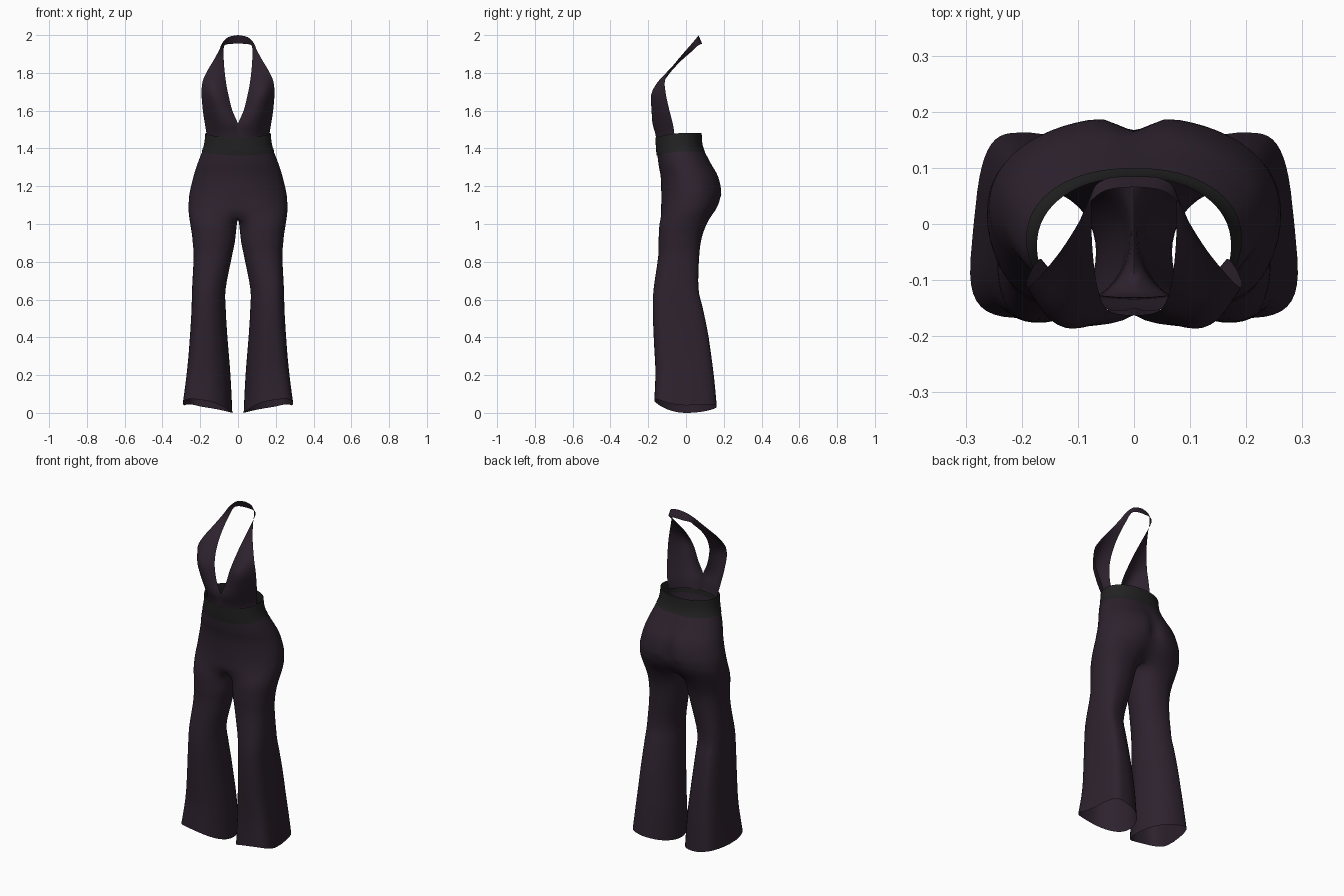
import bpy, bmesh, math

if "Cube" in bpy.data.objects:
    bpy.data.objects.remove(bpy.data.objects["Cube"])

K, M = 33, 9   # points round the outer side / along the inner leg


def material(name, rgb):
    m = bpy.data.materials.new(name)
    m.diffuse_color = (*rgb, 1)
    m.use_nodes = True
    m.node_tree.nodes["Principled BSDF"].inputs["Base Color"].default_value = m.diffuse_color
    return m


PLUM = material("dark plum cloth", (0.0265, 0.0160, 0.0275))
CHARCOAL = material("charcoal band", (0.0150, 0.0158, 0.0150))


def smooth_rows(keys, n):
    """Catmull-Rom resampling of rows of numbers, n steps per span."""
    out = []
    for i in range(len(keys) - 1):
        a, b, c, d = (keys[max(i - 1, 0)], keys[i], keys[i + 1], keys[min(i + 2, len(keys) - 1)])
        for s in range(n):
            t = s / n
            out.append([0.5 * (2 * q + (r - p) * t + (2 * p - 5 * q + 4 * r - w) * t * t
                               + (3 * q - p - 3 * r + w) * t ** 3)
                        for p, q, r, w in zip(a, b, c, d)])
    out.append(list(keys[-1]))
    return out


def power(v, e):
    return math.copysign(abs(v) ** e, v)


def bridge(bm, a, b, closed=False):
    n = len(a)
    for i in range(n if closed else n - 1):
        j = (i + 1) % n
        bm.faces.new((a[i], a[j], b[j], b[i]))


def finish(name, bm, mat, relax=None):
    """Mirror the half across x = 0, weld the seam, orient and shade."""
    geo = bm.verts[:] + bm.edges[:] + bm.faces[:]
    dup = bmesh.ops.duplicate(bm, geom=geo)["geom"]
    for v in [g for g in dup if isinstance(g, bmesh.types.BMVert)]:
        v.co.x = -v.co.x
    bmesh.ops.reverse_faces(bm, faces=[g for g in dup if isinstance(g, bmesh.types.BMFace)])
    bmesh.ops.remove_doubles(bm, verts=bm.verts[:], dist=0.0004)
    if relax:   # even out the cloth between two heights
        for _ in range(5):
            vs = [v for v in bm.verts if relax[0] < v.co.z < relax[1]]
            bmesh.ops.smooth_vert(bm, verts=vs, factor=0.5,
                                  use_axis_x=True, use_axis_y=True, use_axis_z=True)
    bm.normal_update()
    # the foremost face must look forward
    front = min(bm.faces, key=lambda f: f.calc_center_median().y)
    if front.normal.y > 0:
        bmesh.ops.reverse_faces(bm, faces=bm.faces[:])
    me = bpy.data.meshes.new(name)
    bm.to_mesh(me)
    bm.free()
    ob = bpy.data.objects.new(name, me)
    bpy.context.collection.objects.link(ob)
    me.materials.append(mat)
    bpy.ops.object.select_all(action='DESELECT')
    ob.select_set(True)
    bpy.context.view_layer.objects.active = ob
    bpy.ops.object.shade_smooth_by_angle(angle=math.radians(60))
    return ob


def pelvis_ring(w, yf, yb, cleft=0, fold=0, e=0.92, grow=0.0):
    """Half section of the hips, from front centre round to back centre."""
    yc, hy = (yf + yb) / 2, (yb - yf) / 2 + grow
    pts = []
    for i in range(K):
        t = math.radians(-90 + 180 * i / (K - 1))
        x = (w + grow) * max(0, math.cos(t)) ** e
        y = yc + hy * power(math.sin(t), e)
        y += (fold if t < 0 else -cleft) * math.exp(-(x / 0.035) ** 2)
        pts.append((x, y))
    return pts


# ---- trousers: (z, inner x, outer x, front y, back y, outer roundness) up each leg
LEG = [(0.0, .030, .286, -.168, .163, .52), (.20, .040, .268, -.162, .146, .58),
       (.40, .056, .254, -.171, .120, .66), (.55, .065, .246, -.176, .090, .72),
       (.66, .065, .243, -.171, .066, .78), (.83, .032, .235, -.147, .070, .84),
       (.93, .012, .243, -.146, .084, .90), (1.01, .004, .256, -.143, .115, .92)]
# (z, half width, front y, back y, back cleft, front fold, roundness) up the hips
HIP = [(1.06, .263, -.139, .156, .045, .012, .82), (1.11, .263, -.134, .183, .036, .004, .89),
       (1.17, .255, -.131, .192, .028, 0, .95), (1.25, .236, -.134, .175, .015, 0, .96),
       (1.32, .214, -.146, .135, .005, 0, .94), (1.40, .182, -.155, .090, 0, 0, .92)]

bm = bmesh.new()
prev = None
for z, xi, xo, yf, yb, e in smooth_rows(LEG, 4):
    cy, hy = (yf + yb) / 2, (yb - yf) / 2
    low, flare = max(0, 1 - z / 0.3), max(0, 1 - z / 0.6)
    fade = min(1, max(0, (1.0 - z) / 0.3))
    ring = []
    for i in range(K + M):
        deg = -135 + 270 * i / (K - 1) if i < K else 135 + 90 * (i - K + 1) / (M + 1)
        t = math.radians(deg)
        c, s = math.cos(t), math.sin(t)
        ee = e if c > 0 else e + (1.0 - e) * fade   # rounder on the inner side
        u, v = power(c, ee), power(s, ee)
        cx = (xi + xo) / 2 + fade * (.022 + .012 * v)
        hw = xo - cx if c > 0 else cx - xi
        x = cx + hw * u - 0.10 * flare * hy * v * max(0, u)
        # wavy hem: lifted in front, lowest on the inside
        hem = .02 + .02 * u + (.045 if v < 0 else .012) * v * v
        ring.append(bm.verts.new((x, cy + hy * v, z + low * hem)))
    if prev:
        bridge(bm, prev, ring, True)
    prev = ring

for n, (z, w, yf, yb, cleft, fold, e) in enumerate(smooth_rows(HIP, 4)):
    pts = pelvis_ring(w, yf, yb, max(0, cleft), max(0, fold), e)
    ring = [bm.verts.new((x, y, z)) for x, y in pts]
    if n == 0:   # crotch seam closes the top of each leg
        seam = []
        for j in range(M):
            f = (j + 1) / (M + 1)
            seam.append(bm.verts.new((0, pts[-1][1] * (1 - f) + pts[0][1] * f,
                                      z - .012 * math.sin(math.pi * f))))
        bridge(bm, prev, ring + seam, True)
    else:
        bridge(bm, prev, ring)
    prev = ring
finish("trousers", bm, PLUM, relax=(0.93, 1.15))

# ---- waistband: (z, half width, front y, back y)
bm = bmesh.new()
prev = None
BAND = [(1.385, .190, -.153, .098), (1.41, .181, -.156, .088),
        (1.44, .175, -.158, .083), (1.482, .171, -.160, .081)]
for z, w, yf, yb in smooth_rows(BAND, 2):
    ring = []
    for x, y in pelvis_ring(w, yf, yb, grow=.002):
        dip = max(0, -y / .16) ** 2 * .024   # lower across the front
        ring.append(bm.verts.new((x, y, z - dip)))
    if prev:
        bridge(bm, prev, ring)
    prev = ring
finish("waistband", bm, CHARCOAL)

# ---- halter bodice: (inner edge xyz, outer edge xyz, bust bulge)
BODICE = [(0, -.150, 1.43, .163, -.066, 1.43, .028), (0, -.156, 1.48, .167, -.062, 1.48, .036),
          (0, -.162, 1.53, .177, -.072, 1.54, .046), (.030, -.160, 1.60, .187, -.09, 1.61, .048),
          (.050, -.150, 1.68, .193, -.107, 1.69, .052), (.062, -.125, 1.74, .187, -.112, 1.755, .034),
          (.070, -.085, 1.80, .163, -.088, 1.81, .014), (.075, -.030, 1.86, .130, -.047, 1.865, .004),
          (.076, .026, 1.91, .100, .000, 1.92, 0), (.072, .064, 1.945, .082, .035, 1.96, 0),
          (.045, .082, 1.953, .050, .060, 1.99, 0), (0, .085, 1.955, 0, .066, 2.0, 0)]
bm = bmesh.new()
prev = None
for r in smooth_rows(BODICE, 4):
    b, line = max(0, r[6]), []
    for i in range(13):
        s = i / 12
        arc = b * math.sin(math.pi * s ** 0.85)
        x, y, z = (r[k] * (1 - s) + r[k + 3] * s for k in range(3))
        line.append(bm.verts.new((max(0, x + .28 * arc), y - arc, min(z, 2.0))))
    if prev:
        bridge(bm, prev, line)
    prev = line
finish("halter_bodice", bm, PLUM)
